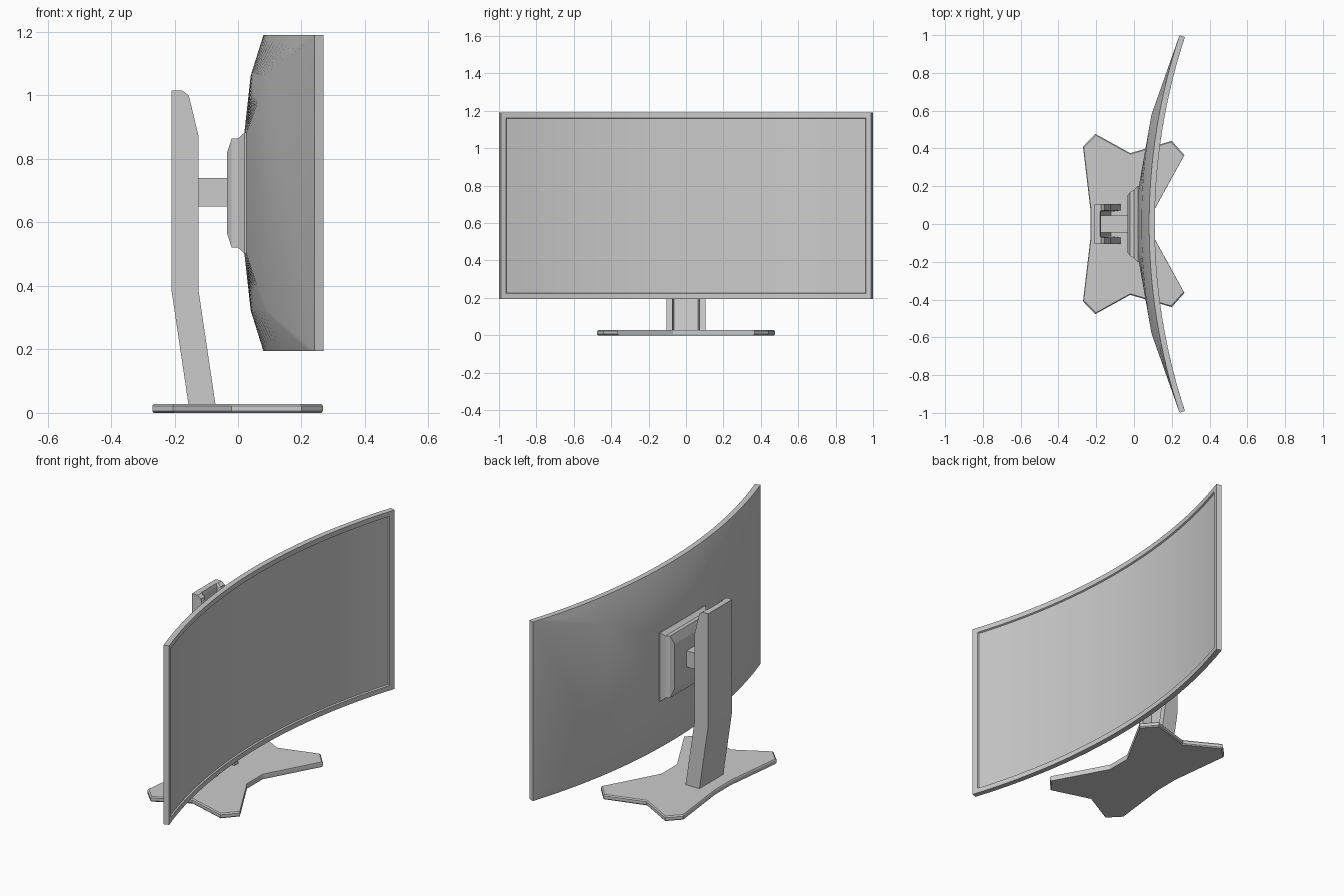
import bpy, bmesh
from math import sin, cos

if "Cube" in bpy.data.objects:
    bpy.data.objects.remove(bpy.data.objects["Cube"])

R = 3.15          # screen curvature radius
X0 = 0.11         # screen front at the middle
ZC = 0.6925       # screen centre height


def loft(name, rings, strips=False, smooth=False):
    """Bridge equal-sized closed rings and cap both ends."""
    bm = bmesh.new()
    vs = [[bm.verts.new(p) for p in r] for r in rings]
    m = len(vs[0])
    for a, b in zip(vs, vs[1:]):
        for i in range(m):
            j = (i + 1) % m
            bm.faces.new((a[i], a[j], b[j], b[i]))
    for r in (vs[0], vs[-1]):
        if strips:
            for i in range(m // 2 - 1):
                bm.faces.new((r[i], r[i + 1], r[m - 2 - i], r[m - 1 - i]))
        else:
            bm.faces.new(r)
    bmesh.ops.recalc_face_normals(bm, faces=bm.faces)
    me = bpy.data.meshes.new(name)
    bm.to_mesh(me)
    bm.free()
    ob = bpy.data.objects.new(name, me)
    bpy.context.collection.objects.link(ob)
    if smooth:
        bpy.ops.object.select_all(action='DESELECT')
        ob.select_set(True)
        bpy.context.view_layer.objects.active = ob
        bpy.ops.object.shade_smooth_by_angle()
    return ob


def curved_ring(half_width, half_height, depth, n):
    """Rectangle wrapped on the screen arc, pushed back by depth."""
    top = []
    for i in range(n + 1):
        a = (2 * i / n - 1) * half_width / R
        top.append((X0 + R - (R + depth) * cos(a), (R + depth) * sin(a)))
    return ([(x, y, ZC + half_height) for x, y in top]
            + [(x, y, ZC - half_height) for x, y in reversed(top)])


def rect_ring(x, hy, hz, zc):
    return [(x, -hy, zc - hz), (x, hy, zc - hz), (x, hy, zc + hz), (x, -hy, zc + hz)]


# curved screen: recessed display, bezel, edge, bulging back
screen = [(0.972, 0.466, 0.008), (0.977, 0.470, 0.0), (1.007, 0.4975, 0.0),
          (1.007, 0.4975, 0.03), (0.57, 0.37, 0.07), (0.20, 0.19, 0.09)]
loft("screen", [curved_ring(*s, 28) for s in screen], strips=True, smooth=True)

# stepped mounting plate on the back
plate = [(0.04, 0.20, 0.19), (0.02, 0.20, 0.19), (0.0, 0.18, 0.172),
         (-0.02, 0.17, 0.172), (-0.035, 0.15, 0.125)]
loft("mount_plate", [rect_ring(x, hy, hz, ZC) for x, hy, hz in plate])

# arm between plate and column
loft("mount_arm", [rect_ring(x, 0.045, 0.045, 0.695) for x in (-0.18, -0.03)])

# column: U-shaped channel; each station is z, back, channel floor, front
stations = [(0.02, -0.155, -0.12, -0.07), (0.39, -0.21, -0.175, -0.125),
            (0.875, -0.21, -0.175, -0.125), (1.0, -0.21, -0.175, -0.155),
            (1.015, -0.21, -0.179, -0.175)]
rings = []
for z, b, fl, f in stations:
    half = [(fl, 0.065), (f, 0.072), (f, 0.105), (b, 0.105)]
    rings.append([(x, y, z) for x, y in half] + [(x, -y, z) for x, y in reversed(half)])
loft("stand_column", rings)

# four-pointed base with a slightly chamfered top
side = [(-0.23, 0.07), (-0.27, 0.41), (-0.205, 0.477), (-0.02, 0.375),
        (0.20, 0.44), (0.267, 0.365), (0.105, 0.07)]
outline = side + [(x, -y) for x, y in reversed(side)]
loft("stand_base", [[(x * s, y * s, z) for x, y in outline]
                    for z, s in ((0.0, 0.985), (0.006, 1.0), (0.022, 1.0), (0.028, 0.985))])
